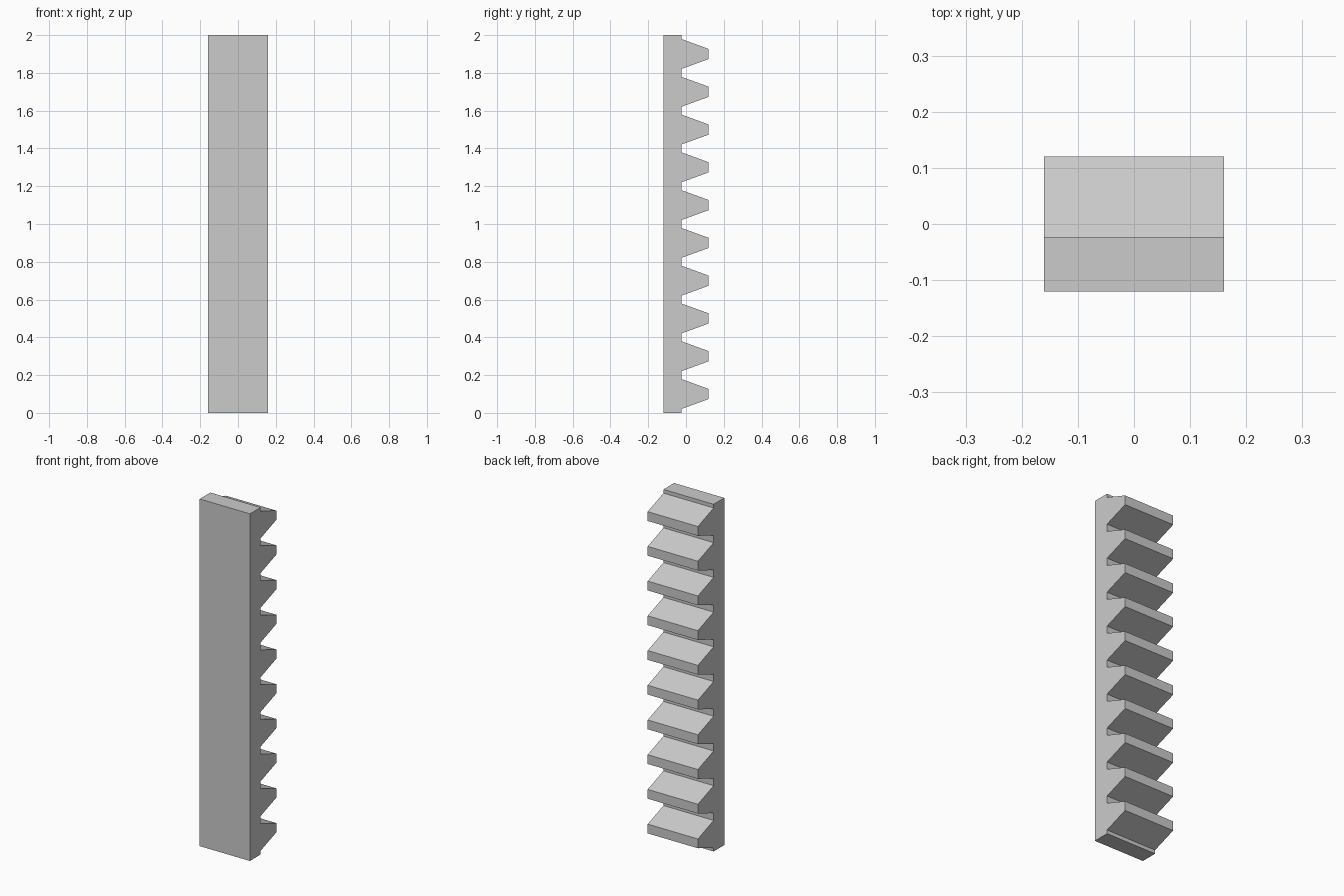
import bpy, bmesh, math

if "Cube" in bpy.data.objects:
    bpy.data.objects.remove(bpy.data.objects["Cube"])

# Gear rack proportions
LENGTH, WIDTH, DEPTH, TEETH = 2.0, 0.32, 0.24, 10
pitch = LENGTH / TEETH
module = pitch / math.pi
slope = math.tan(math.radians(20))
back, tip = -DEPTH / 2, DEPTH / 2
root = tip - 2.25 * module
half_tip = pitch / 4 - module * slope
half_root = pitch / 4 + 1.25 * module * slope

# Side profile (y, z): flat back, then one trapezoid per tooth
profile = [(root, LENGTH), (back, LENGTH), (back, 0), (root, 0)]
for i in range(TEETH):
    z = (i + 0.5) * pitch
    profile += [(root, z - half_root), (tip, z - half_tip),
                (tip, z + half_tip), (root, z + half_root)]

# Extrude the profile across the width
bm = bmesh.new()
face = bm.faces.new([bm.verts.new((-WIDTH / 2, y, z)) for y, z in profile])
result = bmesh.ops.extrude_face_region(bm, geom=[face], use_keep_orig=True)
moved = [g for g in result["geom"] if isinstance(g, bmesh.types.BMVert)]
bmesh.ops.translate(bm, verts=moved, vec=(WIDTH, 0, 0))
bmesh.ops.recalc_face_normals(bm, faces=bm.faces)

mesh = bpy.data.meshes.new("gear_rack")
bm.to_mesh(mesh)
bm.free()
bpy.context.collection.objects.link(bpy.data.objects.new("gear_rack", mesh))
